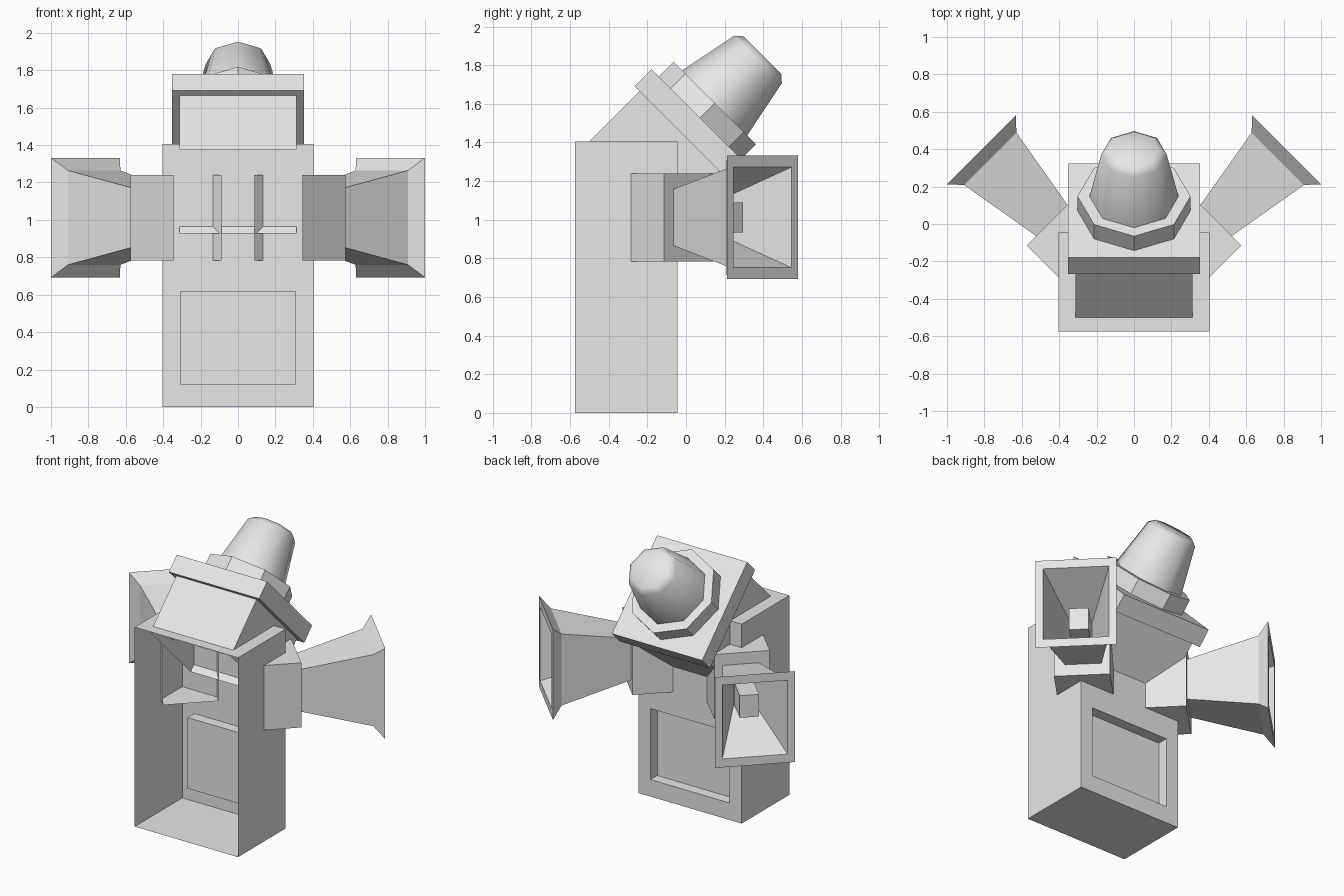
import bpy, bmesh, math
from mathutils import Matrix, Vector

if "Cube" in bpy.data.objects:
    bpy.data.objects.remove(bpy.data.objects["Cube"])

grey = bpy.data.materials.new("light_grey")
grey.diffuse_color = (0.8, 0.8, 0.8, 1)
grey.use_nodes = True
grey.node_tree.nodes["Principled BSDF"].inputs["Base Color"].default_value = grey.diffuse_color


def loft(name, rings, matrix=Matrix(), cap_start=False, cap_end=False, smooth=False):
    """Skin a series of matching closed rings, with optional end caps."""
    bm = bmesh.new()
    loops = [[bm.verts.new(matrix @ Vector(p)) for p in ring] for ring in rings]
    n = len(loops[0])
    for a, b in zip(loops, loops[1:]):
        for i in range(n):
            j = (i + 1) % n
            bm.faces.new((a[i], a[j], b[j], b[i]))
    if cap_start:
        bm.faces.new(loops[0][::-1])
    if cap_end:
        bm.faces.new(loops[-1])
    bmesh.ops.recalc_face_normals(bm, faces=bm.faces[:])
    mesh = bpy.data.meshes.new(name)
    bm.to_mesh(mesh)
    bm.free()
    mesh.materials.append(grey)
    ob = bpy.data.objects.new(name, mesh)
    bpy.context.collection.objects.link(ob)
    if smooth:
        mesh.shade_smooth()
    return ob


def rect_y(y, hx, hz, cx=0.0, cz=0.0):
    """Rectangle across the y axis."""
    return [(cx - hx, y, cz - hz), (cx + hx, y, cz - hz),
            (cx + hx, y, cz + hz), (cx - hx, y, cz + hz)]


def rect_z(z, hx, hy, cy):
    """Rectangle across the z axis."""
    return [(-hx, cy - hy, z), (hx, cy - hy, z), (hx, cy + hy, z), (-hx, cy + hy, z)]


def octagon(z, r, cy):
    return [(r * math.cos(i * math.pi / 4), cy + r * math.sin(i * math.pi / 4), z)
            for i in range(8)]


# Housing: open at the front, recessed panel in the back wall
loft("housing", [rect_y(-0.575, 0.403, 0.703, cz=0.703),
                 rect_y(-0.045, 0.403, 0.703, cz=0.703),
                 rect_y(-0.045, 0.308, 0.25, cz=0.37),
                 rect_y(-0.12, 0.308, 0.25, cz=0.37)], cap_end=True)

# Lamp assembly, tilted back by 45 degrees
tilt = Matrix.Rotation(math.radians(-45), 4, 'X')
C = -1.03
loft("lamp_mount", [rect_z(0.598, 0.313, 0.317, C), rect_z(1.007, 0.313, 0.317, C)], tilt)
loft("lamp_plate", [rect_z(1.007, 0.352, 0.355, C), rect_z(1.131, 0.352, 0.355, C)],
     tilt, True, True)
loft("lamp_collar", [octagon(1.131, 0.302, C), octagon(1.24, 0.302, C)], tilt, True, True)
loft("lamp_dome", [octagon(1.24, 0.238, C), octagon(1.558, 0.174, C),
                   octagon(1.59, 0.137, C)], tilt, cap_end=True, smooth=True)

# Pair of horns, each turned 45 degrees outward and back
turn = Matrix.Rotation(math.radians(-45), 4, 'Z')
for side, sx in (("right", 1), ("left", -1)):
    m = Matrix.Diagonal((sx, 1, 1, 1)) @ turn
    H = dict(cx=0.297, cz=1.012)
    loft("horn_base_" + side, [rect_y(0.0, 0.18, 0.228, 0.306, 1.012),
                               rect_y(0.325, 0.18, 0.228, 0.306, 1.012)], m, cap_end=True)
    # Outer body, flared lip, flat rim and inner funnel
    loft("horn_" + side, [rect_y(0.325, 0.118, 0.147, **H),
                          rect_y(0.79, 0.198, 0.252, **H),
                          rect_y(0.857, 0.26, 0.32, **H),
                          rect_y(0.857, 0.212, 0.26, **H),
                          rect_y(0.45, 0.068, 0.082, **H)], m, cap_end=True)
    loft("horn_driver_" + side, [rect_y(0.45, 0.063, 0.078, **H),
                                 rect_y(0.65, 0.063, 0.078, **H)], m, cap_end=True)
